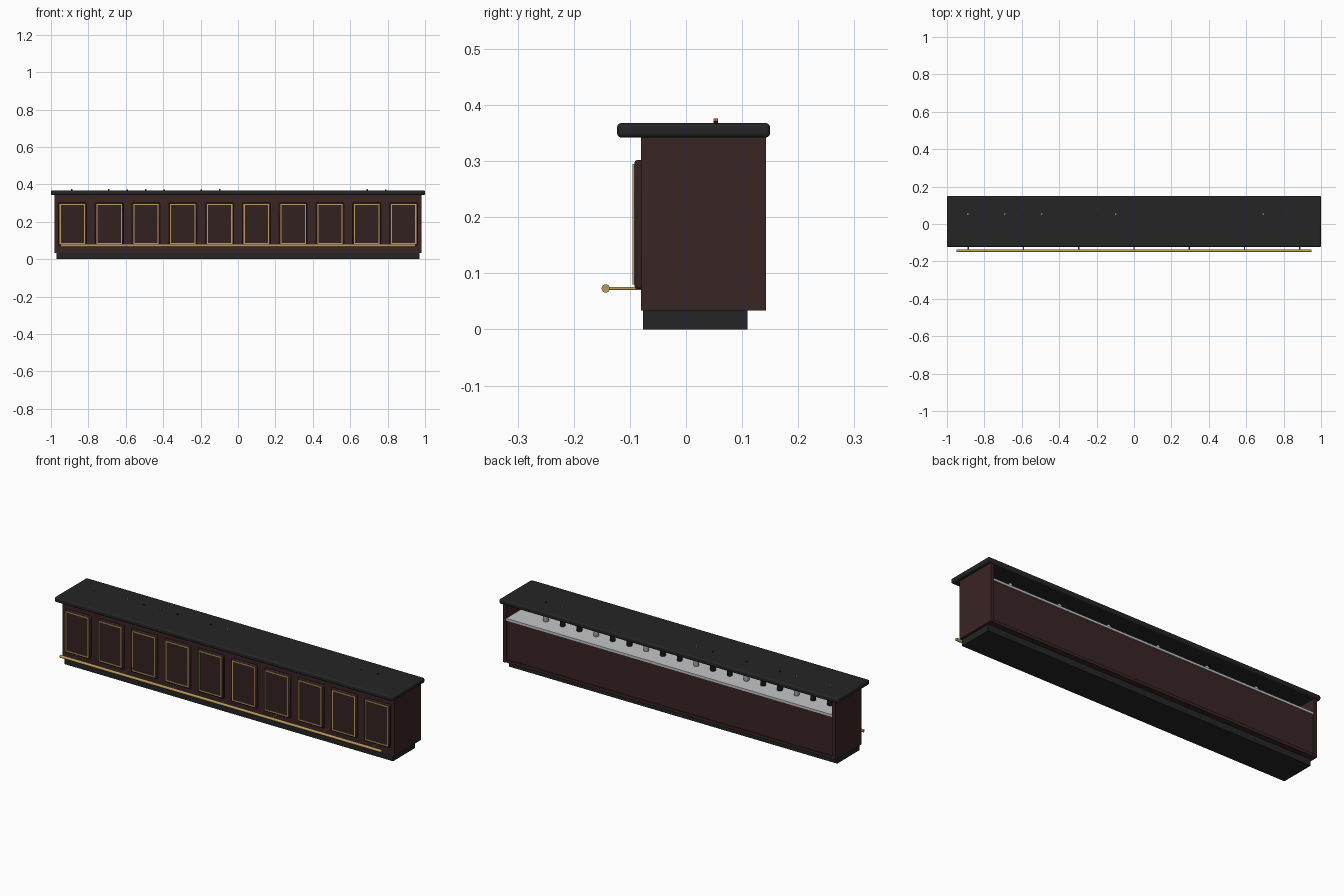
import bpy
import math

cube = bpy.data.objects.get("Cube")
if cube:
    bpy.data.objects.remove(cube, do_unlink=True)


def material(name, rgb, metallic=0.0):
    m = bpy.data.materials.new(name)
    m.use_nodes = True
    m.diffuse_color = (*rgb, 1)
    m.node_tree.nodes["Principled BSDF"].inputs["Base Color"].default_value = (*rgb, 1)
    return m


wood = material("mahogany", (0.042, 0.018, 0.018))
panel_wood = material("dark mahogany", (0.034, 0.015, 0.015))
black = material("black stone", (0.018, 0.018, 0.019))
brass = material("brass", (0.5, 0.33, 0.1))
steel = material("brushed steel", (0.55, 0.56, 0.58))
dark_glass = material("dark glass", (0.012, 0.009, 0.008))
clear_glass = material("pale glass", (0.4, 0.41, 0.42))


def finish(obj, name, mat, smooth=False):
    obj.name = name
    obj.data.materials.append(mat)
    if smooth:
        bpy.ops.object.shade_smooth_by_angle()
    return obj


def box(name, mat, x, y, z, bevel=0.0, segments=2):
    """Box from (low, high) ranges on each axis."""
    bpy.ops.mesh.primitive_cube_add(size=1)
    obj = bpy.context.object
    ranges = (x, y, z)
    for v in obj.data.vertices:
        v.co = [r[0] if c < 0 else r[1] for c, r in zip(v.co, ranges)]
    if bevel:
        mod = obj.modifiers.new("soft edges", "BEVEL")
        mod.width = bevel
        mod.segments = segments
    return finish(obj, name, mat, bevel > 0)


def rod(name, mat, centre, radius, length, axis="Z", sides=16):
    turn = {"X": (0, math.pi / 2, 0), "Y": (math.pi / 2, 0, 0), "Z": (0, 0, 0)}[axis]
    bpy.ops.mesh.primitive_cylinder_add(vertices=sides, radius=radius, depth=length,
                                        location=centre, rotation=turn)
    return finish(bpy.context.object, name, mat, True)


def lathe(name, mat, profile, location, sides=16):
    """Surface of revolution from (radius, height) pairs."""
    verts, faces = [], []
    for r, h in profile:
        for i in range(sides):
            a = 2 * math.pi * i / sides
            verts.append((r * math.cos(a), r * math.sin(a), h))
    for k in range(len(profile) - 1):
        for i in range(sides):
            j = (i + 1) % sides
            faces.append((k * sides + i, k * sides + j, (k + 1) * sides + j, (k + 1) * sides + i))
    faces.append(tuple(reversed(range(sides))))
    faces.append(tuple(range(len(verts) - sides, len(verts))))
    mesh = bpy.data.meshes.new(name)
    mesh.from_pydata(verts, [], faces)
    obj = bpy.data.objects.new(name, mesh)
    bpy.context.collection.objects.link(obj)
    obj.location = location
    bpy.ops.object.select_all(action="DESELECT")
    obj.select_set(True)
    bpy.context.view_layer.objects.active = obj
    return finish(obj, name, mat, True)


# Carcass: plinth, floor, walls, open service side
W, T = 0.982, 0.018
FRONT, BACK, LOW, HIGH = -0.08, 0.143, 0.034, 0.343
box("plinth", black, (-0.97, 0.97), (-0.077, 0.11), (0, LOW))
box("front_wall", wood, (-W + T, W - T), (FRONT, FRONT + T), (LOW, HIGH))
box("floor_board", wood, (-W + T, W - T), (FRONT + T, BACK - 0.003), (LOW, LOW + 0.015))
box("back_panel", wood, (-W + T, W - T), (0.12, 0.135), (LOW + 0.015, 0.26))
for side, name in ((-1, "right_end_panel"), (1, "left_end_panel")):
    box(name, wood, sorted((side * W, side * (W - T))), (FRONT, BACK), (LOW, HIGH))
box("countertop", black, (-1, 1), (-0.123, 0.15), (0.342, 0.368), 0.008, 3)

# Steel service shelf
SHELF = 0.27
box("service_shelf", steel, (-W + T, W - T), (FRONT + T, 0.14), (SHELF - 0.012, SHELF))

# Raised front panels with brass frames
for i in range(10):
    cx = (i - 4.5) * 0.1967
    box("front_panel", panel_wood, (cx - 0.075, cx + 0.075), (-0.092, FRONT + 0.004),
        (0.072, 0.302), 0.005)
    x0, x1, z0, z1, t = cx - 0.068, cx + 0.068, 0.08, 0.295, 0.006
    y = (-0.095, -0.091)
    box("panel_trim_bottom", brass, (x0, x1), y, (z0, z0 + t))
    box("panel_trim_top", brass, (x0, x1), y, (z1 - t, z1))
    box("panel_trim_right", brass, (x0, x0 + t), y, (z0 + t, z1 - t))
    box("panel_trim_left", brass, (x1 - t, x1), y, (z0 + t, z1 - t))

# Foot rail on brackets
rod("foot_rail", brass, (0, -0.143, 0.073), 0.0075, 1.9, "X")
for i in range(7):
    rod("rail_bracket", brass, ((i - 3) * 0.2955, -0.11, 0.073), 0.003, 0.066, "Y", 12)

# Bottles on the shelf; the tallest necks rise through the countertop
brass_tops, dark_tops = (0, 2, 4, 8, 16), (3, 5, 7, 17)
for k in range(18):
    top = 0.106 if k in brass_tops else 0.102 if k in dark_tops else 0.096
    spot = (-0.888 + k * 0.0987, 0.053, SHELF)
    glass = clear_glass if k % 3 == 2 else dark_glass
    lathe("bottle", glass, [(0.013, 0), (0.014, 0.003), (0.014, 0.055), (0.011, 0.064),
                            (0.005, 0.072), (0.004, top - 0.006)], spot)
    cap = brass if k in brass_tops else dark_glass
    rod("bottle_cap", cap, (spot[0], spot[1], SHELF + top - 0.003), 0.0042, 0.006, "Z", 12)
